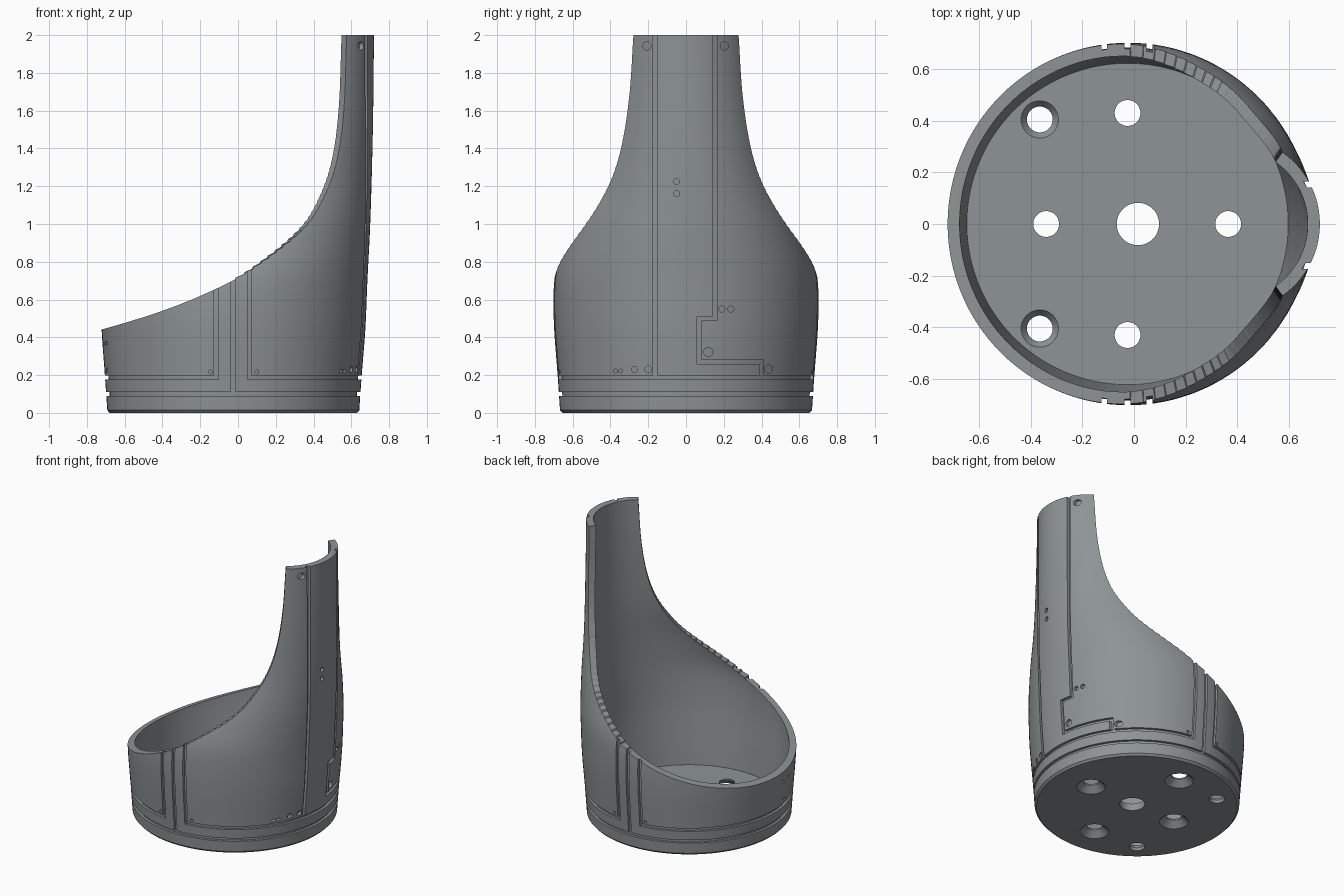
import bpy, bmesh, math
from mathutils import Matrix, Vector

cube = bpy.data.objects.get("Cube")
if cube:
    bpy.data.objects.remove(cube, do_unlink=True)

SEG = 128
WALL, FLOOR, DEPTH = 0.047, 0.05, 0.018

grey = bpy.data.materials.new("slate grey")
grey.use_nodes = True
grey.diffuse_color = (0.27, 0.295, 0.305, 1)
grey.node_tree.nodes["Principled BSDF"].inputs["Base Color"].default_value = grey.diffuse_color


def spline(pts, t):
    """Smooth curve value at t through (t, value) points, clamped at the ends."""
    if t <= pts[0][0]:
        return pts[0][1]
    if t >= pts[-1][0]:
        return pts[-1][1]
    slope = []
    for i in range(len(pts)):
        a, b = pts[max(i - 1, 0)], pts[min(i + 1, len(pts) - 1)]
        slope.append((b[1] - a[1]) / (b[0] - a[0]))
    i = max(k for k in range(len(pts) - 1) if pts[k][0] <= t)
    (t0, v0), (t1, v1) = pts[i], pts[i + 1]
    h = t1 - t0
    u = (t - t0) / h
    return ((2*u**3 - 3*u**2 + 1) * v0 + (u**3 - 2*u**2 + u) * h * slope[i]
            + (3*u**2 - 2*u**3) * v1 + (u**3 - u**2) * h * slope[i + 1])


# Radius, back line and rim line of the body against height
RADIUS = [(0, .666), (.2, .68), (.44, .698), (.6, .702), (.72, .695), (.8, .675), (.9, .635),
          (1, .59), (1.2, .487), (1.4, .425), (1.7, .37), (2, .34)]
BACK = [(0, .641), (.2, .655), (.44, .674), (.7, .685), (1, .7), (1.5, .714), (2, .72)]
RIM = [(.39, -.93), (.44, -.725), (.54, -.4), (.655, -.12), (.76, .075), (.97, .345), (1.15, .46),
       (1.34, .525), (1.6, .56), (2, .575)]


def section(z, offset=0.0):
    """Circle of the body at height z."""
    r = spline(RADIUS, z)
    c = spline(BACK, z) - r
    return circle(c, 0, z, r + offset)


def circle(x, y, z, r, n=SEG):
    return [(x + r * math.cos(math.tau * k / n), y + r * math.sin(math.tau * k / n), z) for k in range(n)]


def loft(bm, rings, closed=False):
    """Skin a list of rings; cap both ends, or join last to first."""
    vs = [[bm.verts.new(p) for p in ring] for ring in rings]
    pairs = list(zip(vs, vs[1:])) + ([(vs[-1], vs[0])] if closed else [])
    for a, b in pairs:
        for k in range(len(a)):
            j = (k + 1) % len(a)
            bm.faces.new((a[k], a[j], b[j], b[k]))
    if not closed:
        bm.faces.new(vs[0][::-1])
        bm.faces.new(vs[-1])


def make(name, bm):
    bmesh.ops.recalc_face_normals(bm, faces=bm.faces)
    me = bpy.data.meshes.new(name)
    bm.to_mesh(me)
    bm.free()
    ob = bpy.data.objects.new(name, me)
    bpy.context.collection.objects.link(ob)
    me.materials.append(grey)
    return ob


def boolean(ob, cutter, op):
    """Apply a boolean and discard the cutter."""
    cutter.hide_render = True
    m = ob.modifiers.new("cut", 'BOOLEAN')
    m.object, m.operation, m.solver, m.use_self = cutter, op, 'EXACT', True
    bpy.ops.object.select_all(action='DESELECT')
    bpy.context.view_layer.objects.active = ob
    ob.select_set(True)
    bpy.ops.object.modifier_apply(modifier=m.name)
    bpy.data.objects.remove(cutter, do_unlink=True)


def heights(lo, hi, n):
    return [lo + (hi - lo) * i / n for i in range(n + 1)]


# Hollow cup with a thin floor
bm = bmesh.new()
outer = [section(0, -.012)] + [section(z) for z in heights(.014, 2, 48)]
inner = [section(z, -WALL) for z in heights(2, FLOOR, 48)]
loft(bm, outer + inner)
body = make("shell", bm)

# Sweeping rim cut, kept square to the wall on the tall side
bm = bmesh.new()
rings = []
for z in heights(.39, 2, 56) + [2.1]:
    x, r = spline(RIM, z), spline(RADIUS, z)
    c = spline(BACK, z) - r
    y = math.sqrt(max(r * r - (x - c) ** 2, .01))
    k = max(0, (x - c) / y)
    far = x + k * (1 - y)
    rings.append([(-2, -1, z), (far, -1, z), (x - k * y, 0, z), (far, 1, z), (-2, 1, z)])
loft(bm, rings)
bmesh.ops.triangulate(bm, faces=bm.faces)
boolean(body, make("rim_cutter", bm), 'DIFFERENCE')

# Floor holes: centre, four countersunk below, two countersunk above
bm = bmesh.new()
loft(bm, [circle(.015, 0, z, .082, 48) for z in (-.1, .3)])
for x, y in ((-.34, 0), (.365, 0), (-.025, .43), (-.025, -.43)):
    loft(bm, [circle(x, y, z, r, 48) for z, r in ((-.01, .105), (.04, .05), (.3, .05))])
for y in (-.405, .405):
    loft(bm, [circle(-.365, y, z, r, 48) for z, r in ((-.1, .05), (.02, .05), (.055, .076))])
boolean(body, make("hole_cutter", bm), 'DIFFERENCE')


# Panel grooves and dimples, limited to a thin skin of the wall
def box(bm, x0, x1, y0, y1, z0, z1):
    mid = Vector((x0 + x1, y0 + y1, z0 + z1)) / 2
    mat = Matrix.Translation(mid) @ Matrix.Diagonal((x1 - x0, y1 - y0, z1 - z0, 1))
    bmesh.ops.create_cube(bm, size=1, matrix=mat)


def dimple(bm, pos, r, axis):
    rot = Matrix.Rotation(math.pi / 2, 4, axis)
    bmesh.ops.create_cone(bm, cap_ends=True, segments=16, radius1=r, radius2=r, depth=.4,
                          matrix=Matrix.Translation(pos) @ rot)


W = .011
bm = bmesh.new()
box(bm, -1, 1, -1, 1, .1 - W, .1 + W)
box(bm, -1, -.115 + W, -1, 1, .187 - W, .187 + W)
box(bm, .06 - W, 1, -1, 1, .187 - W, .187 + W)
for x, low in ((-.115, .18), (-.025, .1), (.06, .18)):
    box(bm, x - W, x + W, -1.01, 1.01, low, 1.2)
box(bm, .3, 1.02, -.163 - W, -.163 + W, .183, 2.05)
# Stepped seam on the tall side
box(bm, .3, 1.02, .153 - W, .153 + W, .5 - W, 2.05)
box(bm, .3, 1.03, .07 - W, .153 + W, .5 - W, .5 + W)
box(bm, .3, 1.04, .07 - W, .07 + W, .27 - W, .5 + W)
box(bm, .3, 1.05, .07 - W, .4 + W, .27 - W, .27 + W)
box(bm, .3, 1.06, .4 - W, .4 + W, .183, .27 + W)

for y, z, r in ((-.05, 1.16, .016), (-.05, 1.225, .016), (.19, .55, .016), (.238, .55, .016),
                (.118, .322, .024), (.437, .232, .022), (-.2, .23, .018), (-.272, .23, .016),
                (-.345, .222, .01), (-.373, .222, .01), (-.207, 1.943, .022), (.203, 1.943, .022)):
    dimple(bm, (.62, y, z), r, 'Y')
for y, z in ((-.09, .37), (-.17, .37), (-.13, .225)):
    dimple(bm, (-.7, y, z), .012, 'Y')
for side in (-.7, .7):
    for x in (-.145, .1):
        dimple(bm, (x, side, .217), .01, 'X')
grooves = make("groove_cutter", bm)

bm = bmesh.new()
levels = [-.1] + heights(.014, 2, 48) + [2.1]
loft(bm, [section(z, .03) for z in levels] + [section(z, -DEPTH) for z in levels[::-1]], closed=True)
skin = make("skin_cutter", bm)
boolean(skin, grooves, 'INTERSECT')
boolean(body, skin, 'DIFFERENCE')

# Smooth walls with crisp edges
bpy.ops.object.select_all(action='DESELECT')
body.select_set(True)
bpy.context.view_layer.objects.active = body
bpy.ops.object.shade_smooth_by_angle(angle=math.radians(30))
